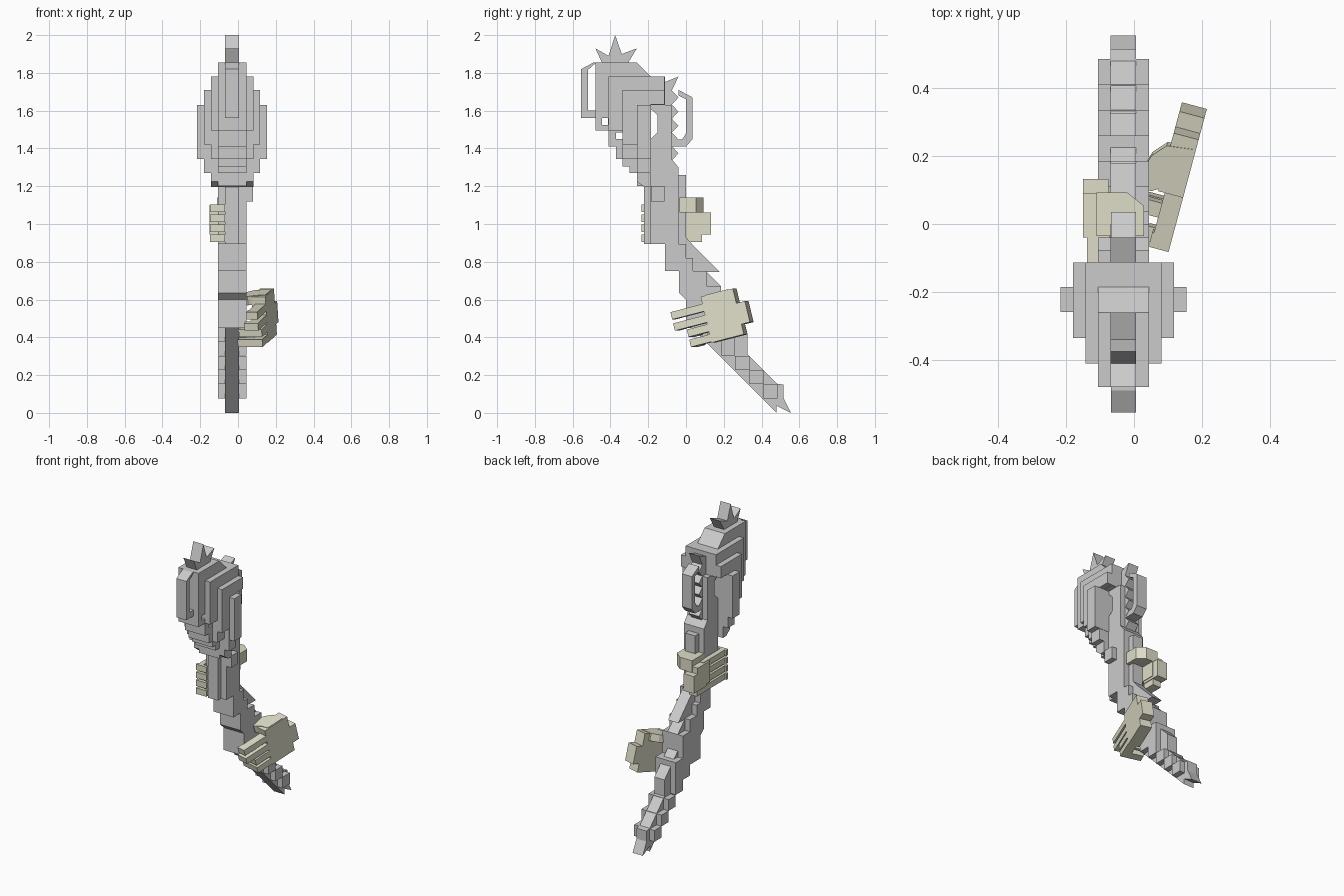
import bpy, math
from mathutils import Matrix

CX = -0.031   # mid plane of the staff
# maps profile (y, z) drawn flat into the upright YZ plane
SIDE = Matrix(((0, 0, 1, 0), (1, 0, 0, 0), (0, 1, 0, 0), (0, 0, 0, 1)))
skin = bpy.data.materials.new("hand_tan")
skin.diffuse_color = (0.74, 0.73, 0.58, 1)


def slab(name, loops, half, matrix, mat=None):
    """Extrude flat outlines (inner loops become holes) to a flat-shaded mesh."""
    cu = bpy.data.curves.new(name + "_outline", 'CURVE')
    cu.dimensions, cu.fill_mode, cu.extrude = '2D', 'BOTH', half
    for pts in loops:
        sp = cu.splines.new('POLY')
        sp.points.add(len(pts) - 1)
        for p, (u, v) in zip(sp.points, pts):
            p.co = (u, v, 0, 1)
        sp.use_cyclic_u = True
    tmp = bpy.data.objects.new("tmp", cu)
    bpy.context.collection.objects.link(tmp)
    bpy.context.view_layer.update()
    dg = bpy.context.evaluated_depsgraph_get()
    me = bpy.data.meshes.new_from_object(tmp.evaluated_get(dg))
    bpy.data.objects.remove(tmp)
    bpy.data.curves.remove(cu)
    me.transform(matrix)
    me.shade_flat()
    me.name = name
    me.materials.clear()
    if mat:
        me.materials.append(mat)
    ob = bpy.data.objects.new(name, me)
    bpy.context.collection.objects.link(ob)
    return ob


def rect(a, b, c, d):
    return [(a, c), (b, c), (b, d), (a, d)]


def layer(name, loops, half, x=CX):
    return slab(name, loops, half, Matrix.Translation((x, 0, 0)) @ SIDE)


def box(name, lo, hi, frame=Matrix()):
    """Box from min and max corners, in a local frame."""
    z = (lo[2] + hi[2]) / 2
    m = frame @ Matrix.Translation((0, 0, z))
    return slab(name, [rect(lo[0], hi[0], lo[1], hi[1])], (hi[2] - lo[2]) / 2, m, skin)


# holes that pass through the head
eye = [(-.187, 1.45), (-.15, 1.485), (-.15, 1.575), (-.187, 1.61)]
holes = [eye, rect(-.445, -.412, 1.525, 1.56), rect(-.37, -.337, 1.45, 1.485)]


def front(neck):
    """Stepped front edge shared by the two inner layers."""
    return [(0, .6), (-.037, .635), (-.037, .75), (-.11, .75), (-.11, .895), (neck, .895),
            (neck, 1.2), (-.26, 1.2), (-.26, 1.27), (-.3, 1.27), (-.3, 1.305),
            (-.335, 1.305), (-.335, 1.345), (-.37, 1.345), (-.37, 1.41), (-.41, 1.41),
            (-.41, 1.495), (-.48, 1.495), (-.48, 1.855)]


# core: thin centre blade with crown spikes, saw-toothed back and split tail
teeth = []
for z in (1.67, 1.595, 1.52, 1.447, 1.375):
    teeth += [(-.075, z + .037), (-.04, z)]
core = front(-.222) + [(-.445, 1.855), (-.48, 1.93), (-.41, 1.89), (-.375, 2.0), (-.34, 1.9),
                (-.26, 1.93), (-.305, 1.855), (-.26, 1.855), (-.185, 1.78),
                (-.115, 1.75), (-.04, 1.78)] + teeth + [
    (-.075, 1.335), (-.04, 1.3), (-.04, 1.26), (0, 1.26), (0, .93), (.035, .89), (.18, .745),
    (.11, .745), (.185, .67), (.185, .56), (.325, .42), (.325, .31), (.48, .155), (.515, .15),
    (.515, .08), (.555, 0), (.48, .037), (.48, 0), (.02, .46), (0, .46)]
layer("staff_core", [core] + holes, .0375)

# side hooks on the head
layer("front_hook", [[(-.475, 1.855), (-.49, 1.855), (-.555, 1.82), (-.555, 1.56), (-.475, 1.56),
                      (-.475, 1.6), (-.52, 1.6), (-.52, 1.815)]], .037)
layer("back_hook", [[(-.08, 1.41), (0, 1.41), (.035, 1.45), (.035, 1.67), (-.04, 1.71),
                     (-.04, 1.68), (0, 1.66), (0, 1.48), (-.02, 1.447), (-.08, 1.447)]], .037)

# body: second layer, with stair blocks down the tail
body = front(-.187) + [(-.26, 1.855), (-.185, 1.78), (-.112, 1.78), (-.112, 1.63), (-.077, 1.63),
                (-.077, 1.345), (-.04, 1.3), (-.04, .895), (0, .895), (0, .82), (.037, .82),
                (.037, .75), (.11, .75), (.11, .67), (.185, .67), (.185, .52), (.26, .52),
                (.26, .305), (.185, .305), (.185, .377), (.11, .377), (.11, .45), (0, .45)]
layer("staff_body", [body] + holes, .075)
for i, y in enumerate((.26, .335, .41)):
    layer(f"tail_block_{i+1}", [rect(y, y + .075, .487 - y, .562 - y)], .075)

# stacked outer plates of the head
layer("head_plate_inner", [[(-.22, 1.195), (-.26, 1.225), (-.26, 1.345), (-.335, 1.345),
      (-.335, 1.495), (-.41, 1.495), (-.41, 1.78), (-.113, 1.78), (-.113, 1.63),
      (-.187, 1.63), (-.187, 1.195)]], .112)
layer("head_plate_middle", [[(-.26, 1.27), (-.26, 1.42), (-.335, 1.42), (-.335, 1.71),
      (-.113, 1.71), (-.113, 1.632), (-.187, 1.632), (-.187, 1.27)]], .148)
layer("head_plate_outer", [rect(-.259, -.185, 1.345, 1.63)], .185)
layer("neck_plate", [rect(-.185, -.113, 1.12, 1.2)], .02, .06)

# upper hand: palm behind the left side, thumb across the back, fingers round the front
box("upper_palm", (-.15, -.04, .96), (-.07, .09, 1.1))
box("upper_palm_heel", (-.15, 0, .945), (-.075, .132, 1.06))
box("upper_wrist", (-.14, 0, .905), (-.08, .085, .96))
slab("upper_thumb", [[(-.11, -.035), (.03, -.035), (.03, .053), (-.02, .093), (-.11, .093)]], .04,
     Matrix.Translation((0, 0, 1.1)), skin)
for i in range(4):
    z = .905 + i * .053
    box(f"upper_finger_{i+1}", (-.138, -.232, z), (-.104, .01, z + .04))
    box(f"upper_fingertip_{i+1}", (-.148, -.235, z), (-.07, -.215, z + .04))

# lower hand: tilted frame, fingers pointing to local -y
H = (Matrix.Translation((.14, .2, .515)) @ Matrix.Rotation(math.radians(-15), 4, 'Z')
     @ Matrix.Rotation(math.radians(14), 4, 'X'))
box("lower_palm", (-.04, -.09, -.125), (.036, .092, .125), H)
box("lower_wrist", (-.04, .085, -.07), (.036, .14, .045), H)
slab("lower_thumb", [[(.03, .06), (-.05, .05), (-.085, .01), (-.115, -.085), (-.06, -.095),
                      (-.02, -.07), (.03, -.06)]], .024,
     H @ Matrix.Translation((0, 0, .104)), skin)
for i, (z, tip, reach) in enumerate([(.066, -.27, -.025), (.005, -.27, -.04),
                                     (-.045, -.205, -.09), (-.1, -.205, -.1)]):
    box(f"lower_finger_{i+1}", (-.02, tip, z - .02), (.036, -.08, z + .02), H)
    box(f"lower_fingertip_{i+1}", (reach, tip, z - .02), (-.01, tip + .045, z + .02), H)
